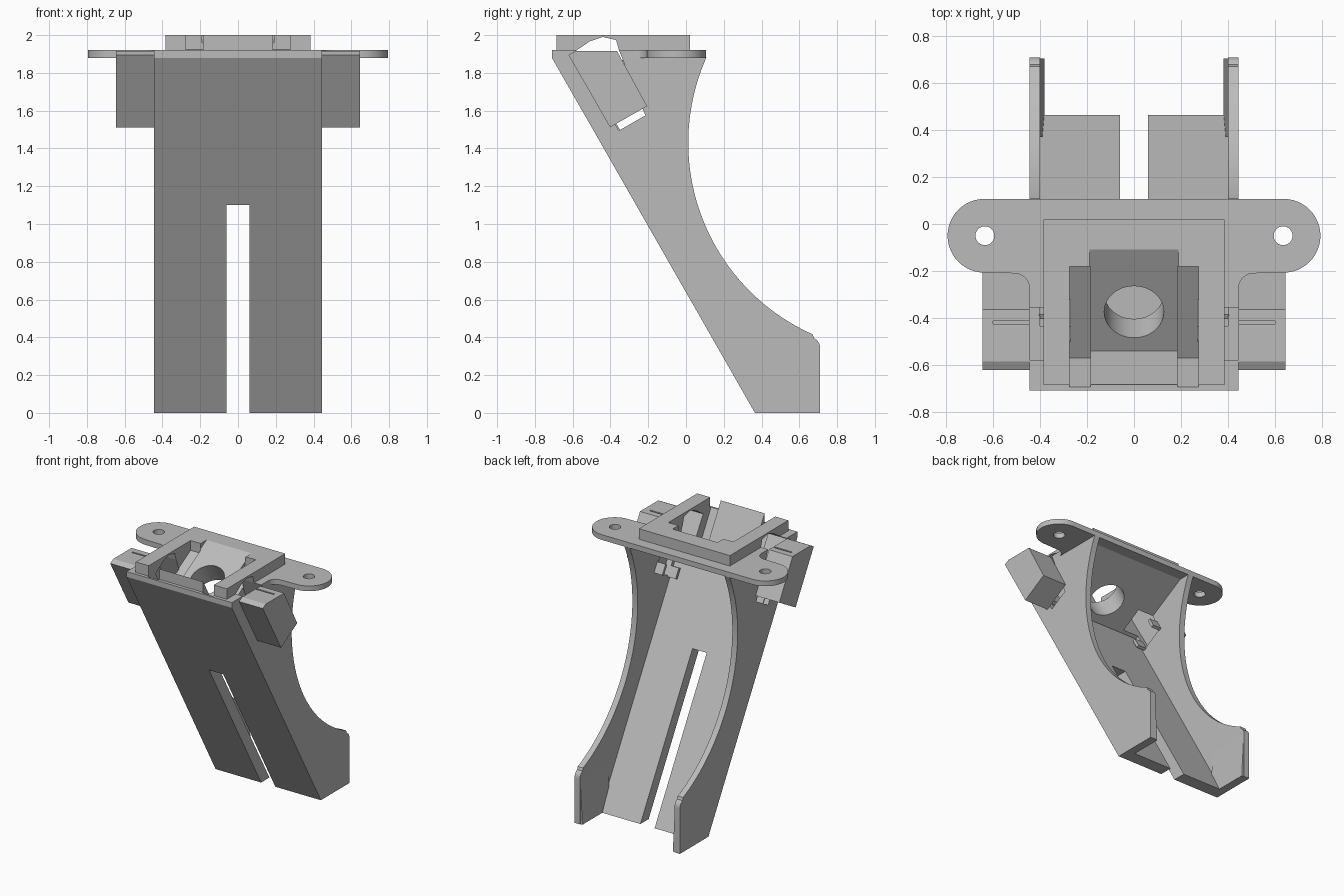
import bpy, bmesh, math
from mathutils import Matrix, Vector

cube = bpy.data.objects.get("Cube")
if cube:
    bpy.data.objects.remove(cube, do_unlink=True)

grey = bpy.data.materials.new("plain grey")
grey.use_nodes = True
colour = (0.5, 0.5, 0.5, 1)
grey.diffuse_color = colour
grey.node_tree.nodes["Principled BSDF"].inputs["Base Color"].default_value = colour


def finish(name, bm):
    bmesh.ops.recalc_face_normals(bm, faces=bm.faces)
    mesh = bpy.data.meshes.new(name)
    bm.to_mesh(mesh)
    bm.free()
    mesh.materials.append(grey)
    obj = bpy.data.objects.new(name, mesh)
    bpy.context.collection.objects.link(obj)
    return obj


def prism(name, points, low, high, axis="x"):
    """Extrude an outline: (y, z) points along x, or (x, y) points along z."""
    bm = bmesh.new()
    place = (lambda p: (low, *p)) if axis == "x" else (lambda p: (*p, low))
    face = bm.faces.new([bm.verts.new(place(p)) for p in points])
    moved = bmesh.ops.extrude_face_region(bm, geom=[face])["geom"]
    step = Vector((high - low, 0, 0)) if axis == "x" else Vector((0, 0, high - low))
    bmesh.ops.translate(bm, vec=step, verts=[v for v in moved if isinstance(v, bmesh.types.BMVert)])
    return finish(name, bm)


def box(name, x0, x1, y0, y1, z0, z1):
    return prism(name, [(y0, z0), (y1, z0), (y1, z1), (y0, z1)], x0, x1)


def cylinder(name, centre, radius, depth, tilt=0):
    bm = bmesh.new()
    matrix = Matrix.Translation(centre) @ Matrix.Rotation(tilt, 4, "X")
    bmesh.ops.create_cone(bm, cap_ends=True, segments=48, radius1=radius,
                          radius2=radius, depth=depth, matrix=matrix)
    return finish(name, bm)


def arc(cx, cy, r, start, end, steps=16):
    angles = [math.radians(start + (end - start) * i / steps) for i in range(steps + 1)]
    return [(cx + r * math.cos(a), cy + r * math.sin(a)) for a in angles]


def cut(obj, cutters):
    bpy.context.view_layer.objects.active = obj
    for cutter in cutters:
        mod = obj.modifiers.new("cut", "BOOLEAN")
        mod.operation = "DIFFERENCE"
        mod.solver = "EXACT"
        mod.object = cutter
        bpy.ops.object.modifier_apply(modifier=mod.name)


# Cutters: stepped tilted pocket, tilted bore, side windows
TILT = math.radians(30)
pocket = prism("pocket_cutter", [(-.052, 2.033), (-.54, 1.75), (-.742, 2.1), (-.052, 2.1)], -.19, .19)
bore = cylinder("bore_cutter", (0, -.375, 1.847), .127, .6, TILT)
slots, windows, slits, ear_holes = [], [], [], []
for s in (-1, 1):
    slots.append(prism("slot_cutter", [(-.18, 2.1), (-.18, 1.925), (-.57, 1.70), (-.695, 1.92),
                                       (-.695, 2.1)], s * .185, s * .275))
    windows.append(prism("window_cutter", [(-.60, 1.905), (-.508, 1.968), (-.44, 1.99), (-.37, 1.974),
                                           (-.355, 1.92), (-.215, 1.575), (-.355, 1.495)],
                         s * .27, s * .46))
    slits.append(box("slit_cutter", s * .40, s * .60, -.425, -.413, 1.85, 2))
    ear_holes.append(cylinder("ear_hole_cutter", (s * .635, -.05, 1.9), .04, .2))
pocket_cutters = [pocket, bore] + slots

# Top plate with rounded ears
half = [(.445, -.71)] + arc(.51, -.275, .065, 180, 90, 8) + arc(.637, -.05, .157, -90, 90, 24)
outline = half + [(-x, y) for x, y in reversed(half)]
top_plate = prism("top_plate", outline, 1.88, 1.92, "z")
cut(top_plate, pocket_cutters + windows + ear_holes)

# Raised collar
collar = box("collar", -.385, .385, -.685, .02, 1.92, 2)
cut(collar, [pocket] + slots + windows)

# Sloped seat block under the plate
seat_block = prism("seat_block", [(-.70, 1.88), (.02, 1.88), (-.455, 1.615), (-.55, 1.615)], -.40, .40)
cut(seat_block, pocket_cutters + windows)

# Sloping front panel with the lower slit
front_panel = prism("front_panel", [(-.71, 1.88), (.365, 0), (.465, 0), (-.61, 1.88)], -.40, .40)
slit = box("panel_slit_cutter", -.06, .06, -1, 1, -.1, 1.10)
cut(front_panel, [slit, pocket] + slots + windows)

# Curved side walls, tapered foot pads, side boxes and inner tabs
wall = [(-.71, 1.88), (.365, 0), (.71, 0)] + arc(.655, .345, .055, 0, 65, 6)
wall += arc(1.122, 1.43, 1.11, 246, 156, 40)
for s, side in ((1, "left"), (-1, "right")):
    wall_obj = prism(side + "_wall", wall, s * .40, s * .445)
    cut(wall_obj, windows)

    bm = bmesh.new()
    for y, top_y in ((.37, .37), (.705, .705)):
        for x, z in ((.40, 0), (.382, 0), (.40, .34)):
            bm.verts.new((s * x, y, z))
    bmesh.ops.convex_hull(bm, input=bm.verts)
    finish(side + "_foot_pad", bm)

    side_box = prism(side + "_side_box", [(-.622, 1.895), (-.585, 1.915), (-.365, 1.915),
                                          (-.206, 1.624), (-.402, 1.512)], s * .445, s * .645)
    cut(side_box, slits)

    for y, z in ((-.375, 1.50), (-.215, 1.59)):
        prism(side + "_inner_tab", [(y - .03, z + .05), (y + .01, z - .02),
                                    (y + .03, z - .01), (y - .01, z + .06)], s * .33, s * .405)

# Remove the cutters and smooth the curved parts
for obj in list(bpy.context.scene.objects):
    if obj.name.split(".")[0].endswith("_cutter"):
        bpy.data.objects.remove(obj, do_unlink=True)
bpy.ops.object.select_all(action="DESELECT")
for obj in bpy.context.scene.objects:
    if obj.type == "MESH":
        obj.select_set(True)
        bpy.context.view_layer.objects.active = obj
bpy.ops.object.shade_smooth_by_angle(angle=math.radians(25))
